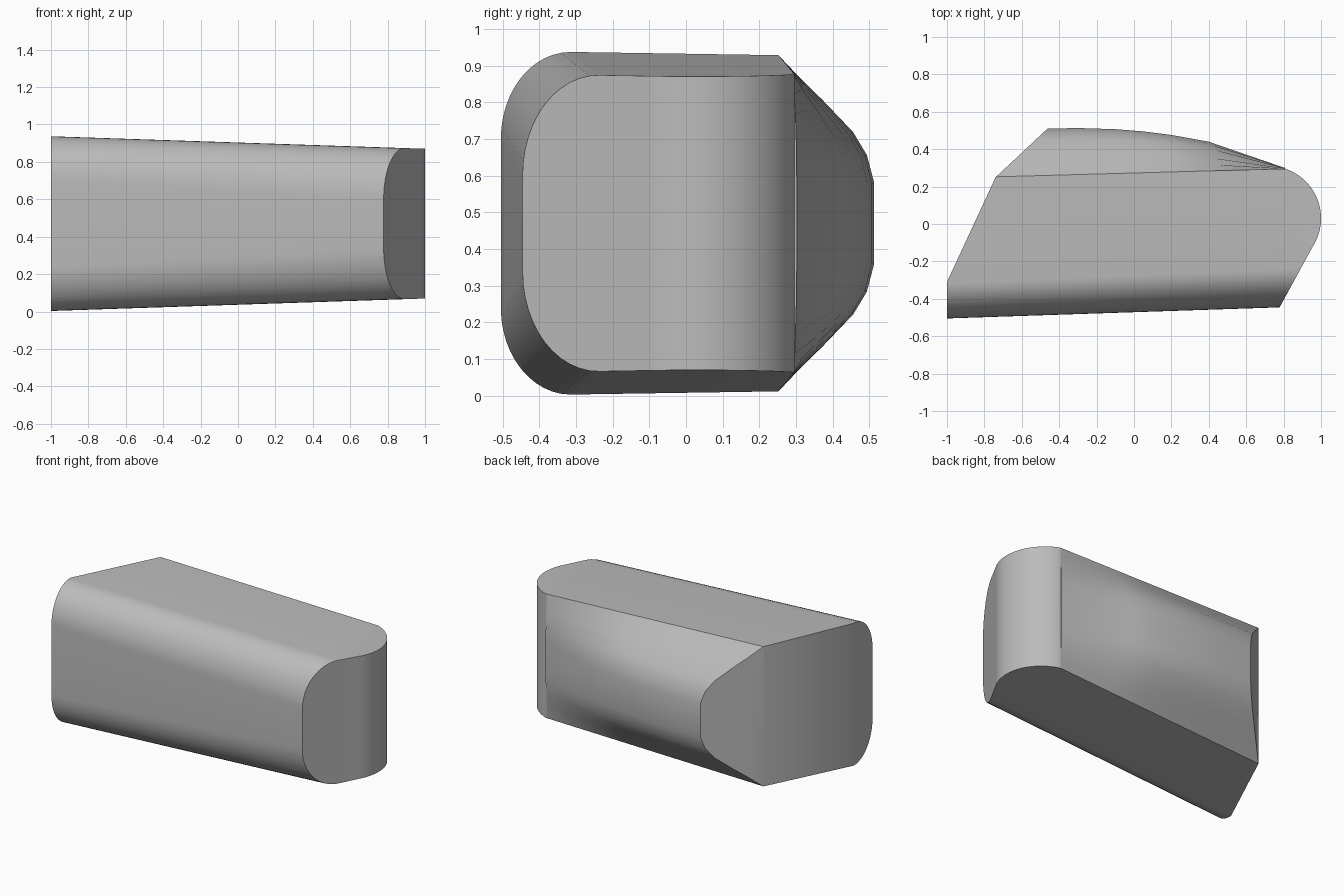
import bpy, bmesh
from math import pi, sin, cos, radians
from mathutils import Vector

cube = bpy.data.objects.get("Cube")
if cube:
    bpy.data.objects.remove(cube, do_unlink=True)

grey = bpy.data.materials.new("plain grey")
grey.use_nodes = True
colour = (0.5, 0.5, 0.5, 1)
grey.diffuse_color = colour
grey.node_tree.nodes["Principled BSDF"].inputs["Base Color"].default_value = colour

MID = 0.47      # height of the horizontal symmetry plane


def loft(name, rings):
    """Skin closed rings of equal length and cap both ends."""
    bm = bmesh.new()
    rows = [[bm.verts.new(p) for p in ring] for ring in rings]
    n = len(rows[0])
    for a, b in zip(rows, rows[1:]):
        for i in range(n):
            j = (i + 1) % n
            bm.faces.new((a[i], a[j], b[j], b[i]))
    bm.faces.new(rows[0])
    bm.faces.new(rows[-1])
    bmesh.ops.recalc_face_normals(bm, faces=bm.faces[:])
    mesh = bpy.data.meshes.new(name)
    bm.to_mesh(mesh)
    bm.free()
    mesh.materials.append(grey)
    obj = bpy.data.objects.new(name, mesh)
    bpy.context.collection.objects.link(obj)
    return obj


# Tapering cross-section: elliptical front corners, flat top, bulging back
BULGE = [(0, 1), (.22, .87), (.46, .74), (.77, .56), (.92, .42), (1, .25)]


def section(x, back):
    t = (x + 1) / 1.8
    half = .467 - .06 * t
    front = -.505 + .06 * t
    flat = .23 - .10 * t
    round_y = .19 + .015 * t
    edge = .245 + .05 * t
    upper = []
    for i in range(13):
        a = i / 12 * pi / 2
        upper.append((front + round_y * (1 - cos(a)), flat + (half - flat) * sin(a)))
    upper += [(edge + (back - edge) * d, half * h) for d, h in BULGE]
    lower = [(y, -z) for y, z in reversed(upper)]
    return [(x, y, MID + z) for y, z in upper + lower]


stations = [(-1.1, .508), (-.46, .51), (-.3, .513), (-.1, .507), (.05, .495),
            (.2, .476), (.4, .44), (.8, .302), (1.1, .312)]
body = loft("tapered_body", [section(x, back) for x, back in stations])

# Plan outline: angled left end, open back, rounded right end
plan = [(-1, -.7), (-1, -.31), (-.74, .25), (-.27, .69), (.806, .69)]
for i in range(25):
    a = radians(72 - i * 105 / 24)
    plan.append((.72 + .28 * cos(a), .03 + .28 * sin(a)))
plan += [(.78, -.443), (.64, -.7)]
cutter = loft("plan_cutter", [[Vector((x, y, z)) for x, y in plan] for z in (-.3, 1.3)])
cutter.hide_render = True

# Trim the body to the plan outline
trim = body.modifiers.new("trim", "BOOLEAN")
trim.operation = "INTERSECT"
trim.solver = "EXACT"
trim.object = cutter
bpy.ops.object.select_all(action="DESELECT")
body.select_set(True)
bpy.context.view_layer.objects.active = body
bpy.ops.object.modifier_apply(modifier="trim")
bpy.data.objects.remove(cutter, do_unlink=True)
bpy.ops.object.shade_smooth_by_angle(angle=radians(30))
